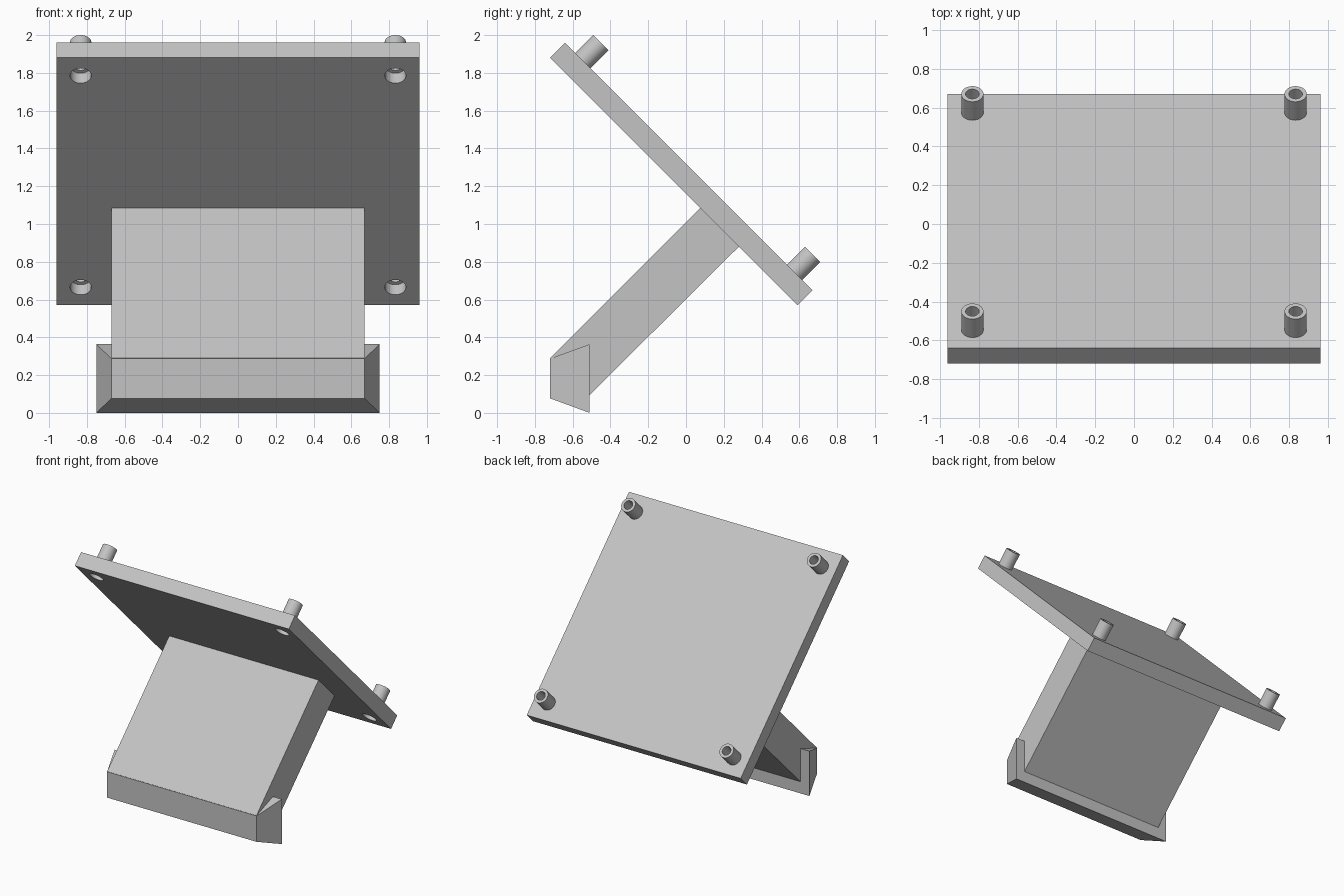
import bpy
import bmesh
from math import radians
from mathutils import Matrix, Vector

old = bpy.data.objects.get("Cube")
if old:
    bpy.data.objects.remove(old, do_unlink=True)

grey = bpy.data.materials.new("light_grey")
grey.use_nodes = True
grey.diffuse_color = (0.55, 0.55, 0.55, 1)
grey.node_tree.nodes["Principled BSDF"].inputs["Base Color"].default_value = grey.diffuse_color

# Plate frame: local z points out of the upper face, local y runs down the slope
TILT = Matrix.Translation((0, -0.025, 1.265)) @ Matrix.Rotation(radians(-45), 4, "X")
THICK, LENGTH, WIDTH = 0.113, 1.853, 1.92
TOP = THICK / 2
CORNERS = [(x, y) for x in (-0.833, 0.833) for y in (-0.792, 0.792)]


def add_object(name, bm):
    bmesh.ops.recalc_face_normals(bm, faces=bm.faces)
    mesh = bpy.data.meshes.new(name)
    bm.to_mesh(mesh)
    bm.free()
    mesh.materials.append(grey)
    obj = bpy.data.objects.new(name, mesh)
    bpy.context.collection.objects.link(obj)
    return obj


def corner_cylinders(name, radius, low, high):
    """One cylinder at each plate corner, between two local heights."""
    bm = bmesh.new()
    for x, y in CORNERS:
        bmesh.ops.create_cone(
            bm, cap_ends=True, segments=40, radius1=radius, radius2=radius,
            depth=high - low,
            matrix=TILT @ Matrix.Translation((x, y, (low + high) / 2)))
    return add_object(name, bm)


def combine(obj, tool, operation):
    """Apply a boolean and discard the helper."""
    mod = obj.modifiers.new(operation, "BOOLEAN")
    mod.operation = operation
    mod.solver = "EXACT"
    mod.object = tool
    bpy.context.view_layer.objects.active = obj
    bpy.ops.object.modifier_apply(modifier=mod.name)
    bpy.data.objects.remove(tool, do_unlink=True)


# Tilted plate with hollow posts and counterbored holes underneath
bm = bmesh.new()
bmesh.ops.create_cube(bm, size=1, matrix=TILT @ Matrix.Diagonal((WIDTH, LENGTH, THICK, 1)))
plate = add_object("mounting_plate", bm)
combine(plate, corner_cylinders("posts", 0.057, 0, 0.191), "UNION")
combine(plate, corner_cylinders("bores", 0.035, -0.2, 0.3), "DIFFERENCE")
combine(plate, corner_cylinders("counterbores", 0.056, -0.2, -TOP + 0.075), "DIFFERENCE")

# Slanted support block, extruded across x from its side profile
bm = bmesh.new()
side = [(-0.72, 0.29), (0.09, 1.10), (0.30, 0.90), (-0.51, 0.095)]
face = bm.faces.new([bm.verts.new((-0.67, y, z)) for y, z in side])
ext = bmesh.ops.extrude_face_region(bm, geom=[face])
bmesh.ops.translate(bm, vec=Vector((1.34, 0, 0)),
                    verts=[v for v in ext["geom"] if isinstance(v, bmesh.types.BMVert)])
support = add_object("support_block", bm)

# Foot flange, widening from front to back
bm = bmesh.new()
bmesh.ops.create_cube(bm, size=2)
for v in bm.verts:
    front = v.co.y < 0
    half_width, half_height = (0.67, 0.105) if front else (0.75, 0.182)
    v.co = (v.co.x * half_width, -0.72 if front else -0.51, 0.184 + v.co.z * half_height)
    v.co.z = max(v.co.z, 0)
foot = add_object("foot_flange", bm)
foot.location.z = -0.002

# Smooth round posts, crisp edges elsewhere
bpy.ops.object.select_all(action="DESELECT")
plate.select_set(True)
bpy.context.view_layer.objects.active = plate
bpy.ops.object.shade_smooth_by_angle(angle=radians(30))
